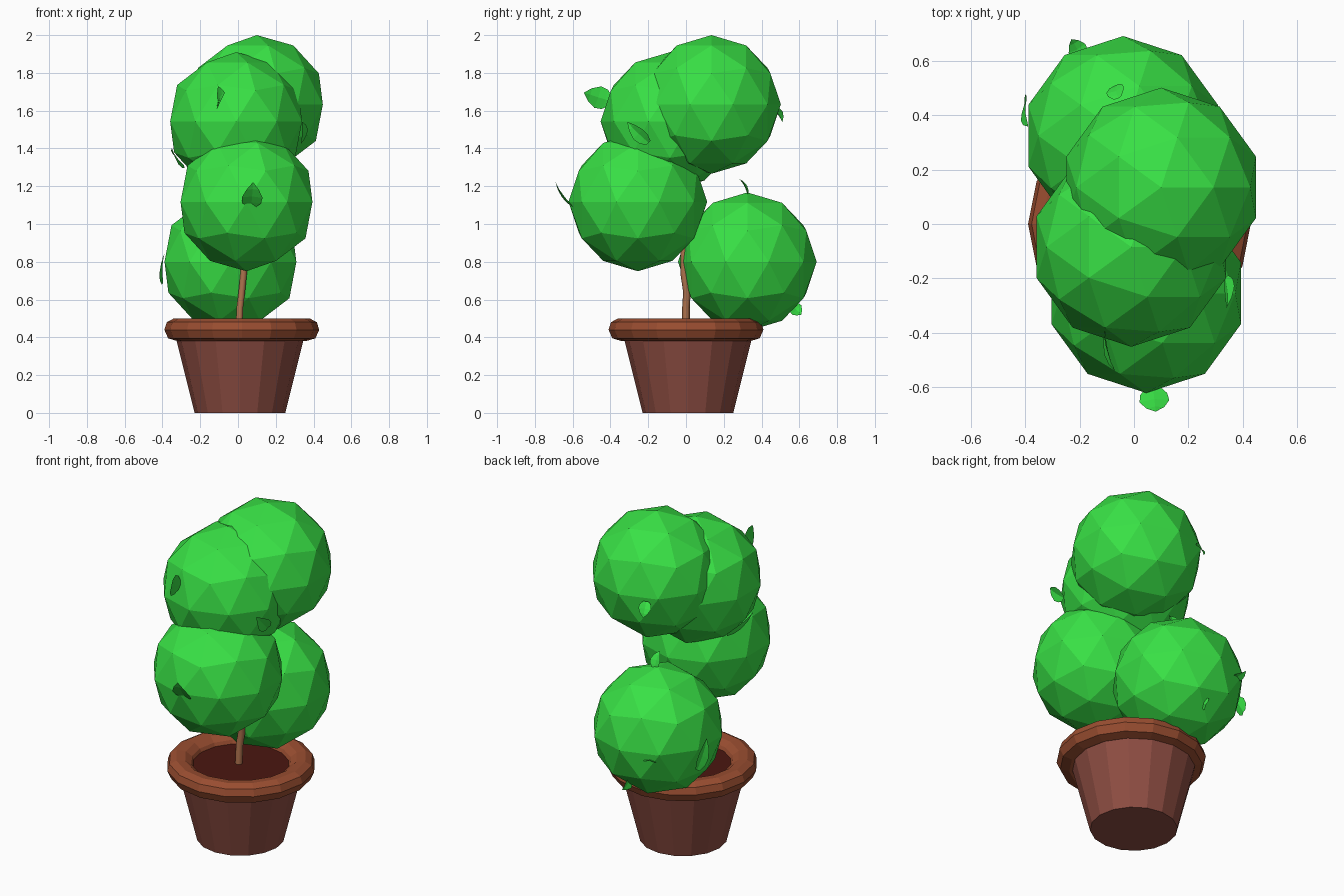
import bpy, bmesh, math
from mathutils import Vector

if "Cube" in bpy.data.objects:
    bpy.data.objects.remove(bpy.data.objects["Cube"])


def material(name, rgb):
    m = bpy.data.materials.new(name)
    m.diffuse_color = (*rgb, 1)
    m.use_nodes = True
    m.node_tree.nodes["Principled BSDF"].inputs["Base Color"].default_value = m.diffuse_color
    return m


GREEN = material("leaf_green", (0.04, 0.75, 0.06))
CLAY = material("clay", (0.27, 0.075, 0.055))
RIM = material("rim_clay", (0.32, 0.075, 0.03))
SOIL = material("soil", (0.07, 0.008, 0.005))
BARK = material("bark", (0.45, 0.18, 0.08))


def finish(bm, name, mat, loc=(0, 0, 0)):
    bmesh.ops.recalc_face_normals(bm, faces=bm.faces)
    me = bpy.data.meshes.new(name)
    bm.to_mesh(me)
    bm.free()
    me.materials.append(mat)
    ob = bpy.data.objects.new(name, me)
    ob.location = loc
    bpy.context.collection.objects.link(ob)
    return ob


def lathe(name, profile, mat, loc, sides=16, closed=False, cap=False):
    bm = bmesh.new()
    rings = [[bm.verts.new((r * math.cos(2 * math.pi * i / sides),
                            r * math.sin(2 * math.pi * i / sides), z))
              for i in range(sides)] for r, z in profile]
    pairs = list(zip(rings, rings[1:]))
    if closed:
        pairs.append((rings[-1], rings[0]))
    for a, b in pairs:
        for i in range(sides):
            j = (i + 1) % sides
            bm.faces.new((a[i], a[j], b[j], b[i]))
    if cap:
        bm.faces.new(rings[0][::-1])
    return finish(bm, name, mat, loc)


# Pot: tapered body, rounded rim and soil disc
lathe("pot_body", [(0.24, 0), (0.34, 0.40)], CLAY, (0.01, 0.01, 0), cap=True)
lathe("pot_rim", [(0.41, 0.44), (0.397, 0.48), (0.36, 0.5), (0.31, 0.495),
                  (0.275, 0.47), (0.26, 0.44), (0.29, 0.395), (0.34, 0.38),
                  (0.39, 0.395)], RIM, (0.02, 0, 0), closed=True)
lathe("soil", [(0.30, 0.45), (0.30, 0.43)], SOIL, (0.02, 0, 0), cap=True)

# Stem: slightly wavy thin trunk
cu = bpy.data.curves.new("stem", 'CURVE')
cu.dimensions = '3D'
cu.bevel_depth = 0.02
cu.bevel_resolution = 1
cu.use_fill_caps = True
path = [(0.005, 0, 0.44), (0.01, 0, 0.56), (0.02, 0.005, 0.64), (0.03, -0.01, 0.74),
        (0.03, -0.01, 0.95), (0.03, -0.02, 1.2), (0.02, 0, 1.5)]
sp = cu.splines.new('POLY')
sp.points.add(len(path) - 1)
for p, co in zip(sp.points, path):
    p.co = (*co, 1)
stem = bpy.data.objects.new("stem", cu)
bpy.context.collection.objects.link(stem)
cu.materials.append(BARK)
bpy.context.view_layer.objects.active = stem
stem.select_set(True)
bpy.ops.object.convert(target='MESH')

# Foliage balls
BALLS = {"upper_back": (0.10, 0.135, 1.633), "upper_front": (-0.01, -0.085, 1.543),
         "middle_front": (0.045, -0.255, 1.117), "lower_back": (-0.04, 0.325, 0.80)}
for name, loc in BALLS.items():
    bm = bmesh.new()
    bmesh.ops.create_icosphere(bm, subdivisions=2, radius=0.367)
    finish(bm, "foliage_" + name, GREEN, loc)


# Loose leaves: curved pointed blades growing from a ball
def leaf(i, ball, base, tip, width):
    base, tip = Vector(base), Vector(tip)
    axis = tip - base
    out = (base + tip) / 2 - Vector(BALLS[ball])
    side = axis.cross(out).normalized()
    up = side.cross(axis).normalized()
    bm = bmesh.new()
    rows = []
    for t, w in ((0, 0.45), (0.2, 0.9), (0.45, 1), (0.75, 0.6), (1, 0.03)):
        c = base + axis * t + up * 0.06 * t * (1 - t)
        rows.append([bm.verts.new(c + side * s * w * width / 2
                                  - up * 0.01 * w * (s == 0)) for s in (-1, 0, 1)])
    for a, b in zip(rows, rows[1:]):
        for k in (0, 1):
            bm.faces.new((a[k], a[k + 1], b[k + 1], b[k]))
    finish(bm, f"leaf_{i}", GREEN)


LEAVES = [
    ("upper_front", (-0.11, -0.40, 1.65), (-0.07, -0.54, 1.695), 0.12),
    ("middle_front", (0.07, -0.60, 1.09), (0.08, -0.69, 1.22), 0.11),
    ("upper_front", (0.34, -0.20, 1.43), (0.34, -0.31, 1.54), 0.08),
    ("lower_back", (-0.40, 0.46, 0.69), (-0.39, 0.36, 0.84), 0.09),
    ("upper_front", (-0.29, 0.02, 1.31), (-0.35, -0.14, 1.40), 0.08),
    ("upper_back", (-0.06, 0.465, 1.62), (-0.07, 0.51, 1.54), 0.07),
    ("lower_back", (-0.02, 0.33, 1.155), (-0.02, 0.28, 1.24), 0.07),
    ("lower_back", (-0.19, 0.61, 0.76), (-0.23, 0.68, 0.79), 0.07),
    ("lower_back", (-0.02, 0.56, 0.57), (0.0, 0.61, 0.52), 0.07),
]
for i, args in enumerate(LEAVES, 1):
    leaf(i, *args)
